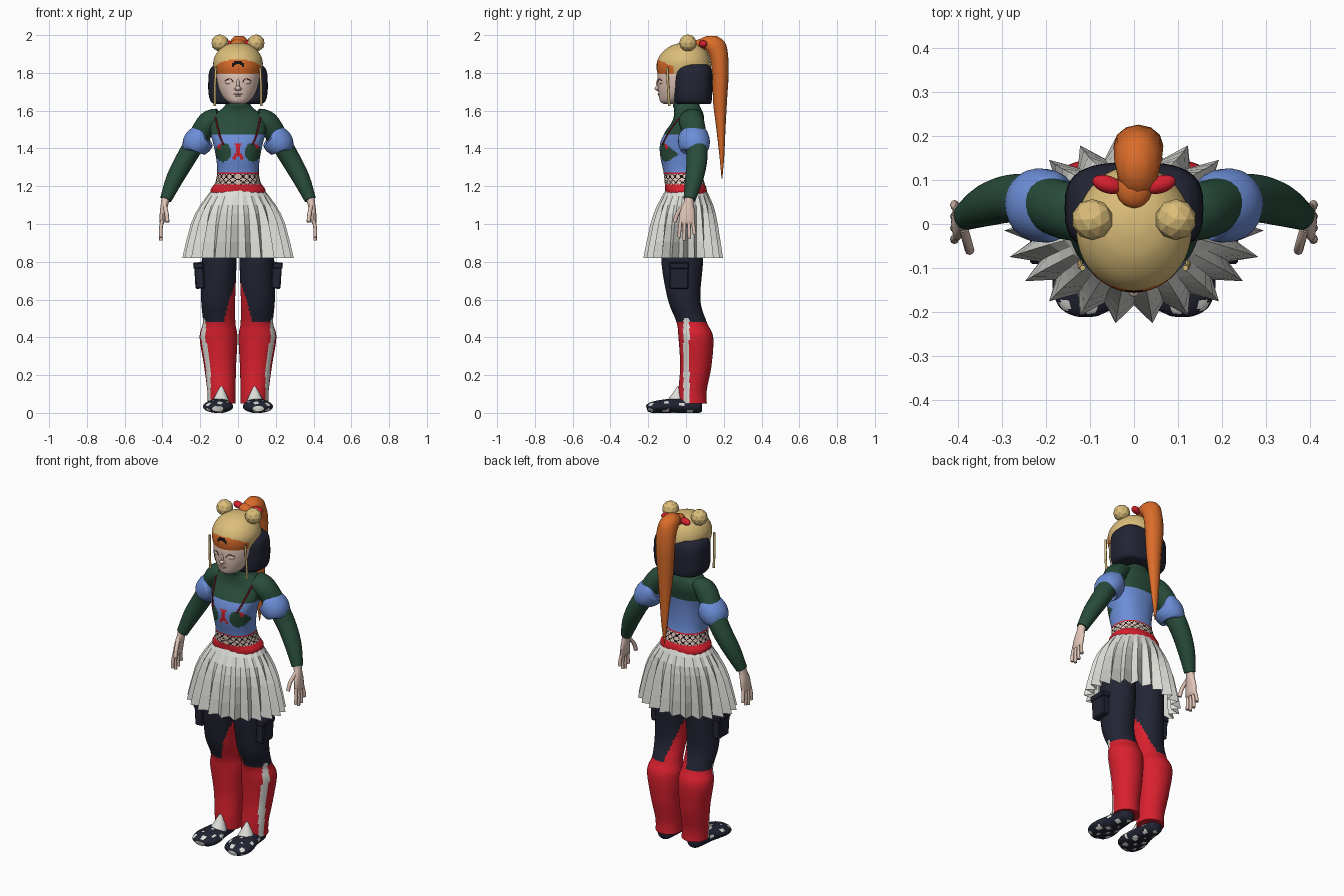
import bpy, bmesh, math
from mathutils import Vector, Matrix, Euler

if "Cube" in bpy.data.objects:
    bpy.data.objects.remove(bpy.data.objects["Cube"])


def lin(c):
    c /= 255
    return c / 12.92 if c < 0.04 else ((c + 0.055) / 1.055) ** 2.4


MATS = {}
for name, rgb in {"skin": (226, 198, 184), "tan": (220, 190, 122), "orange": (218, 108, 42),
                  "navy": (34, 36, 51), "green": (40, 76, 59), "blue": (108, 142, 216),
                  "red": (216, 32, 46), "white": (222, 222, 217),
                  "dark_red": (112, 20, 26), "black": (16, 16, 20)}.items():
    m = bpy.data.materials.new(name)
    m.use_nodes = True
    col = (*[lin(c) for c in rgb], 1)
    m.diffuse_color = col
    m.node_tree.nodes["Principled BSDF"].inputs["Base Color"].default_value = col
    MATS[name] = m


def finish(name, bm, names, mirror=False, smooth=True):
    """Turn a bmesh into an object with its materials."""
    bmesh.ops.recalc_face_normals(bm, faces=bm.faces)
    me = bpy.data.meshes.new(name)
    bm.to_mesh(me)
    bm.free()
    for n in names:
        me.materials.append(MATS[n])
    for p in me.polygons:
        p.use_smooth = smooth
    if smooth:
        me.set_sharp_from_angle(angle=math.radians(50))
    ob = bpy.data.objects.new(name, me)
    bpy.context.collection.objects.link(ob)
    if mirror:
        ob.modifiers.new("Mirror", 'MIRROR').use_clip = False
    return ob


def spline(pts, sub):
    """Catmull-Rom through the sections."""
    pts = [Vector(p) for p in pts]
    out = []
    for k in range(len(pts) - 1):
        a, b, c, d = pts[max(k - 1, 0)], pts[k], pts[k + 1], pts[min(k + 2, len(pts) - 1)]
        for s in range(sub):
            t = s / sub
            out.append(0.5 * (2 * b + (c - a) * t + (2 * a - 5 * b + 4 * c - d) * t ** 2
                              + (3 * b - a - 3 * c + d) * t ** 3))
    return out + [pts[-1]]


def loft(name, sections, mat, segs=24, sub=4, power=2, along=False, pleat=0, floor=False,
         mirror=False, smooth=True, caps=True):
    """Skin sections (x, y, z, rx, ry); mat is a colour or a rule(centre, column, row)."""
    bm = bmesh.new()
    secs = spline(sections, sub)
    rings = []
    for k, s in enumerate(secs):
        c, u, v = Vector(s[:3]), Vector((1, 0, 0)), Vector((0, 1, 0))
        if along:
            t = (Vector(secs[min(k + 1, len(secs) - 1)][:3]) - Vector(secs[max(k - 1, 0)][:3])).normalized()
            u = (u - t * u.dot(t)).normalized()
            v = t.cross(u)
        ring = []
        for i in range(segs):
            a = 2 * math.pi * i / segs - math.pi / 2
            co, si = math.cos(a), math.sin(a)
            f = 1 - pleat * (i % 2 == 0) * k / (len(secs) - 1)
            p = c + u * math.copysign(abs(co) ** (2 / power), co) * max(s[3], 0.001) * f \
                + v * math.copysign(abs(si) ** (2 / power), si) * max(s[4], 0.001) * f
            if floor:
                p.z = max(p.z, 0)
            ring.append(bm.verts.new(p))
        rings.append(ring)
    names = [mat] if isinstance(mat, str) else []
    for j in range(len(rings) - 1):
        for i in range(segs):
            n = (i + 1) % segs
            f = bm.faces.new((rings[j][i], rings[j][n], rings[j + 1][n], rings[j + 1][i]))
            if not isinstance(mat, str):
                pick = mat(f.calc_center_median(), i, j)
                if pick not in names:
                    names.append(pick)
                f.material_index = names.index(pick)
    if caps:
        for r, j in ((rings[0], 0), (rings[-1], len(rings) - 1)):
            f = bm.faces.new(r)
            if not isinstance(mat, str):
                f.material_index = names.index(names[0] if j == 0 else pick)
    return finish(name, bm, names, mirror, smooth)


def ball(name, loc, size, mat, rot=(0, 0, 0), mirror=False, detail=3, smooth=True):
    bm = bmesh.new()
    bmesh.ops.create_icosphere(bm, subdivisions=detail, radius=1)
    bm.transform(Matrix.LocRotScale(Vector(loc), Euler(rot), Vector(size)))
    return finish(name, bm, [mat], mirror, smooth)


def box(name, loc, size, mat):
    bm = bmesh.new()
    bmesh.ops.create_cube(bm, size=1)
    bm.transform(Matrix.LocRotScale(Vector(loc), Euler((0, 0.06, 0)), Vector(size)))
    bmesh.ops.bevel(bm, geom=bm.edges[:], offset=0.006, segments=1, affect='EDGES')
    return finish(name, bm, [mat], True, False)


def tube(name, pts, r, mat, on=None, segs=8):
    """Mirrored thin tube, laid on the surface of another part if given."""
    if on:
        bpy.context.view_layer.update()
        pts = [on.closest_point_on_mesh(Vector(p))[1] for p in spline(pts, 4)]
    return loft(name, [(*p, r, r) for p in pts], mat, segs=segs, sub=3, along=True, mirror=True)


# Torso with top, chest patches, ribbon, net waist and belt
def torso_rule(c, i, j):
    x, z = abs(c.x), c.z
    if z > 1.475:
        return "green"
    if z > 1.275:
        if c.y < -0.03:
            if 1.34 < z < 1.43 and (abs(x - abs(1.395 - z) * 0.4) < 0.008 or (z > 1.395 and x < 0.014)):
                return "red"
            if ((x - 0.078) / 0.042) ** 2 + ((z - 1.38) / 0.05) ** 2 < 1:
                return "red" if z > 1.4 and abs(x - 0.1) < 0.008 else "green"
        return "blue"
    if z > 1.268 or z < 1.208:
        return "red"
    return "black" if (i + j) % 5 == 0 or (i - j) % 5 == 0 else "skin"


torso = loft("torso", [
    (0, 0, 1.13, .135, .105), (0, 0, 1.18, .145, .11), (0, -.008, 1.22, .12, .105),
    (0, -.02, 1.28, .11, .1), (0, -.03, 1.35, .116, .105), (0, -.03, 1.42, .13, .108),
    (0, -.015, 1.48, .145, .1), (0, .01, 1.54, .15, .085), (0, .015, 1.58, .125, .078),
    (0, .008, 1.61, .085, .072), (0, 0, 1.635, .066, .07), (0, 0, 1.69, .06, .06)],
    torso_rule, segs=96, sub=9, power=2.3)
tube("shoulder_strap", [(.125, .01, 1.59), (.122, -.08, 1.54), (.11, -.13, 1.47), (.09, -.15, 1.42)],
     .005, "dark_red", torso)

# Pleated skirt
loft("skirt", [(0, 0, 1.185, .135, .105), (0, -.004, 1.1, .2, .15), (0, -.01, 1.0, .25, .18),
               (0, -.015, .82, .295, .213)], "white", segs=44, sub=2, pleat=.2, smooth=False, caps=False)

# Arms, puffed sleeves and hands
loft("arm", [(.1, .02, 1.57, .04, .06), (.155, .03, 1.54, .058, .066), (.215, .05, 1.45, .055, .06),
             (.277, .058, 1.345, .052, .055), (.335, .043, 1.24, .046, .048),
             (.382, .018, 1.13, .031, .032)], "green", along=True, mirror=True)
loft("puff_sleeve", [(.165, .035, 1.475, .05, .055), (.18, .038, 1.468, .07, .078),
                     (.215, .043, 1.43, .078, .084), (.235, .047, 1.395, .065, .074),
                     (.238, .047, 1.385, .05, .056)], "blue", along=True, mirror=True)
loft("palm", [(.38, .02, 1.15, .024, .024), (.388, .014, 1.11, .02, .027), (.397, .008, 1.06, .017, .04),
              (.402, .004, 1.015, .014, .042), (.404, .003, .998, .008, .036)],
     "skin", segs=16, along=True, mirror=True)
for k, (label, tip) in enumerate([("index", .93), ("middle", .912), ("ring", .92), ("little", .945)]):
    y = -.028 + .021 * k
    tube(label + "_finger", [(.402, y, 1.02), (.409, y * 1.2, .97), (.408, y * 1.3, tip)], .0095, "skin")
tube("thumb", [(.388, -.01, 1.1), (.378, -.045, 1.055), (.374, -.06, 1.01)], .011, "skin")


# Legs: dark trousers over tall boots with an outer stripe
def leg_rule(c, i, j):
    if c.z > .5 + max(0, (.075 - c.x) * 3.2) or c.z > .72:
        return "navy"
    if c.x > .1 and -.014 < c.y < .018 and c.z < .5:
        return "white"
    return "red" if c.z < .48 or c.x < .075 else "navy"


loft("leg", [(.1, -.015, .95, .09, .105), (.1, -.02, .8, .092, .11), (.105, -.01, .6, .09, .086),
             (.1, .03, .48, .086, .08), (.103, .052, .4, .1, .092), (.095, .052, .25, .085, .083),
             (.088, .035, .12, .075, .075), (.086, .035, .05, .074, .075)],
     leg_rule, segs=56, sub=9, mirror=True)
box("thigh_pocket", (.204, -.037, .725), (.05, .1, .135), "navy")
box("pocket_flap", (.209, -.037, .78), (.055, .108, .035), "navy")


# Shoes with scattered pale patches and a pointed tongue
def shoe_rule(c, i, j):
    return "white" if math.sin(c.x * 95 + 2) * math.sin(c.y * 75) + .4 * math.sin(c.z * 160) > .62 else "navy"


loft("shoe", [(.098, .085, .035, .025, .025), (.098, .06, .035, .045, .037), (.1, -.04, .038, .06, .04),
              (.105, -.13, .034, .08, .035), (.108, -.185, .028, .066, .028), (.108, -.207, .022, .03, .016)],
     shoe_rule, segs=32, sub=7, along=True, floor=True, mirror=True)
loft("shoe_tongue", [(.092, -.06, .05, .05, .055), (.09, -.05, .085, .035, .035),
                     (.088, -.038, .14, .006, .008)], "white", segs=16, mirror=True)

# Head and face
head = loft("head", [(0, -.09, 1.634, .025, .025), (0, -.076, 1.648, .056, .06), (0, -.052, 1.68, .085, .092),
                     (0, -.038, 1.73, .106, .112), (0, -.022, 1.8, .118, .128), (0, -.01, 1.87, .11, .115),
                     (0, 0, 1.92, .06, .06)], "skin", segs=40, sub=6)
ball("nose", (0, -.149, 1.718), (.014, .017, .013), "skin")
ball("nose_bridge", (0, -.146, 1.742), (.009, .012, .028), "skin")
ball("nostril", (.012, -.143, 1.714), (.009, .01, .008), "skin", mirror=True)
ball("upper_lip", (0, -.14, 1.688), (.024, .012, .005), "skin")
ball("lower_lip", (0, -.136, 1.679), (.019, .012, .006), "skin")
ball("eye", (.047, -.131, 1.752), (.023, .012, .014), "skin", (0, 0, .35), True)
tube("eyelid_line", [(.024, -.15, 1.75), (.045, -.15, 1.769), (.072, -.13, 1.757)], .0022, "dark_red", head)

# Dark bobbed hair around the back and sides
loft("bobbed_hair", [(0, .04, 1.636, .125, .09), (0, .036, 1.65, .145, .1), (0, .036, 1.7, .157, .103),
                     (0, .036, 1.78, .156, .104), (0, .036, 1.82, .148, .098), (0, .036, 1.845, .125, .08)],
     "navy", segs=40, power=3)
tube("side_lock", [(.117, -.1, 1.83), (.122, -.095, 1.73), (.122, -.088, 1.625)], .0065, "tan")


# Rounded cap with front band and a small arched opening
def cap_rule(c, i, j):
    r = math.hypot(c.x, c.z - 1.832)
    if c.y < -.07 and c.z < 1.875 - .5 * (c.y + .155):
        return "black" if c.z > 1.832 and .017 < r < .034 else "orange"
    return "tan"


loft("cap", [(0, -.012, 1.795, .122, .139), (0, -.012, 1.83, .13, .144), (0, -.012, 1.87, .129, .138),
             (0, -.008, 1.91, .11, .117), (0, -.002, 1.942, .075, .08), (0, 0, 1.957, .035, .035),
             (0, 0, 1.96, .003, .003)], cap_rule, segs=80, sub=7)
ball("hair_bun", (.095, .01, 1.958), (.047, .047, .046), "tan", mirror=True, detail=2, smooth=False)

# High ponytail with its red ties
loft("ponytail", [(.005, .135, 1.996, .022, .025), (.008, .135, 1.965, .05, .07), (.01, .17, 1.9, .056, .052),
                  (.01, .182, 1.8, .055, .044), (.01, .18, 1.65, .045, .037), (.01, .185, 1.5, .032, .024),
                  (.01, .19, 1.35, .018, .012), (.01, .19, 1.24, .002, .002)], "orange", segs=12, sub=3)
ball("ponytail_root", (0, .085, 1.95), (.042, .05, .03), "orange")
ball("hair_tie", (.06, .09, 1.953), (.036, .02, .02), "red", (0, 0, .3), True)
